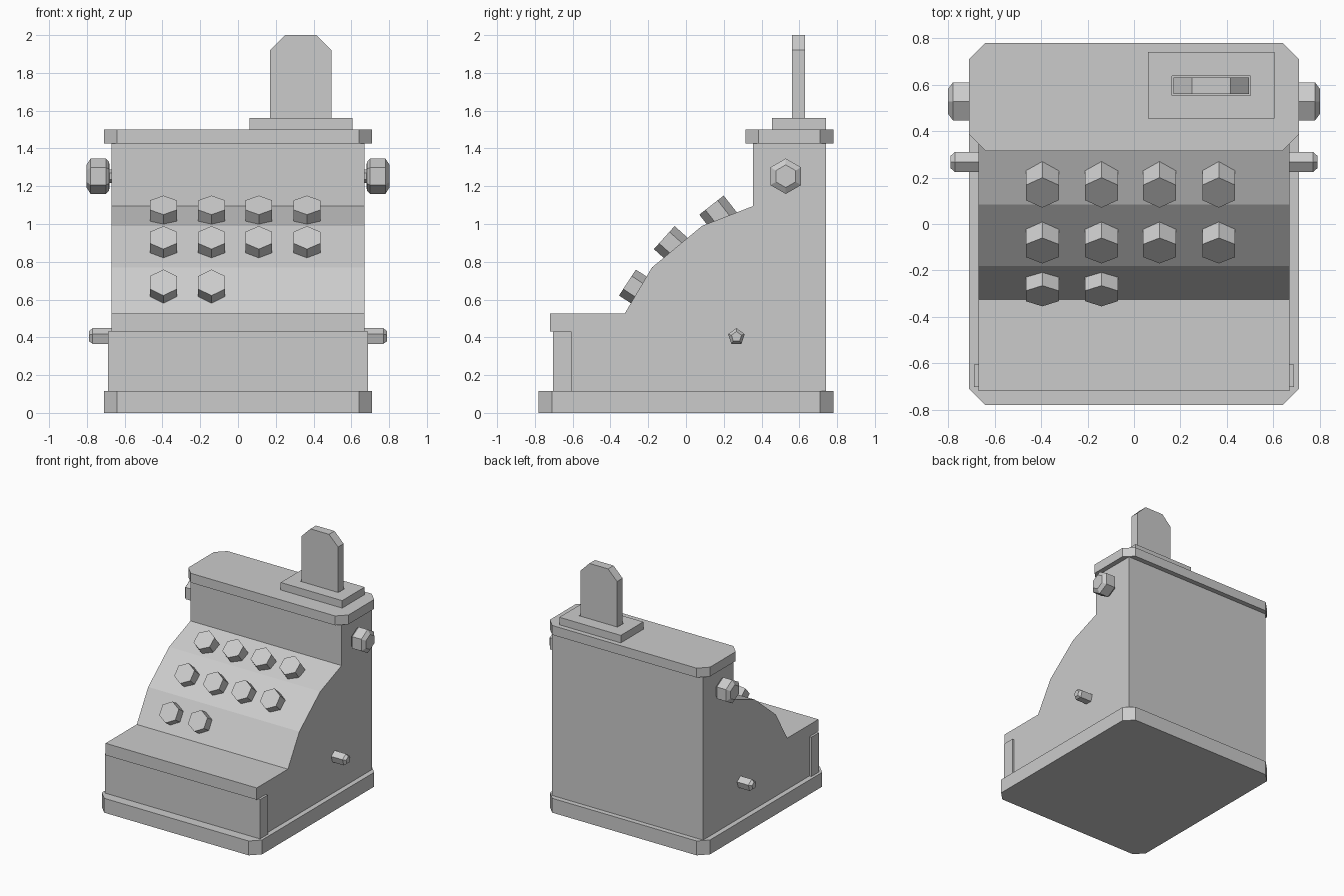
import bpy
import bmesh
from math import sin, cos, pi, radians
from mathutils import Matrix, Vector

if "Cube" in bpy.data.objects:
    bpy.data.objects.remove(bpy.data.objects["Cube"], do_unlink=True)

grey = bpy.data.materials.new("plain_grey")
grey.use_nodes = True
grey.diffuse_color = (0.6, 0.6, 0.6, 1)
grey.node_tree.nodes["Principled BSDF"].inputs["Base Color"].default_value = (0.6, 0.6, 0.6, 1)


def loft(name, rings):
    """Skin a list of equal-length point rings and cap both ends."""
    bm = bmesh.new()
    loops = [[bm.verts.new(p) for p in ring] for ring in rings]
    n = len(loops[0])
    for a, b in zip(loops, loops[1:]):
        for i in range(n):
            j = (i + 1) % n
            bm.faces.new((a[i], a[j], b[j], b[i]))
    bm.faces.new(loops[0][::-1])
    bm.faces.new(loops[-1])
    bmesh.ops.recalc_face_normals(bm, faces=bm.faces)
    mesh = bpy.data.meshes.new(name)
    bm.to_mesh(mesh)
    bm.free()
    mesh.materials.append(grey)
    obj = bpy.data.objects.new(name, mesh)
    bpy.context.collection.objects.link(obj)
    return obj


def slab(name, x, y, z, cut=0.0):
    """Box given by (low, high) ranges, with optional cut upright corners."""
    (x0, x1), (y0, y1) = x, y
    if cut:
        pts = [(x0 + cut, y0), (x1 - cut, y0), (x1, y0 + cut), (x1, y1 - cut),
               (x1 - cut, y1), (x0 + cut, y1), (x0, y1 - cut), (x0, y0 + cut)]
    else:
        pts = [(x0, y0), (x1, y0), (x1, y1), (x0, y1)]
    return loft(name, [[(px, py, h) for px, py in pts] for h in z])


def turned(name, sides, profile, matrix):
    """Faceted turned part along local z from (radius, height) pairs."""
    angles = [2 * pi * i / sides for i in range(sides)]
    return loft(name, [[matrix @ Vector((r * sin(a), r * cos(a), h)) for a in angles]
                       for r, h in profile])


# Base and top slabs
slab("base", (-0.71, 0.71), (-0.78, 0.78), (0, 0.115), 0.07)
slab("top_slab", (-0.71, 0.71), (0.315, 0.78), (1.425, 1.5), 0.07)

# Body, a side profile swept across the width
side = [(-0.69, 0.1), (-0.69, 0.43), (-0.72, 0.43), (-0.72, 0.525), (-0.325, 0.525),
        (-0.18, 0.77), (0.085, 0.99), (0.355, 1.095), (0.355, 1.44), (0.74, 1.44), (0.74, 0.1)]
loft("body", [[(x, y, z) for y, z in side] for x in (-0.67, 0.67)])

# Cash drawer
slab("drawer_front", (-0.688, 0.688), (-0.703, -0.605), (0.105, 0.43))

# Sign holder with a slot, and the upright sign
plate = slab("sign_plate", (0.06, 0.605), (0.455, 0.74), (1.49, 1.56))
cutter = slab("slot_cutter", (0.163, 0.502), (0.553, 0.637), (1.5, 1.7))
cutter.hide_render = True
cutter.hide_set(True)
slot = plate.modifiers.new("slot", "BOOLEAN")
slot.operation = "DIFFERENCE"
slot.solver = "EXACT"
slot.object = cutter
bpy.context.view_layer.update()
cut_mesh = bpy.data.meshes.new_from_object(
    plate.evaluated_get(bpy.context.evaluated_depsgraph_get()))
plate.modifiers.clear()
plate.data = cut_mesh
bpy.data.objects.remove(cutter, do_unlink=True)

sign = [(0.17, 1.49), (0.495, 1.49), (0.495, 1.92), (0.415, 2), (0.25, 2), (0.17, 1.92)]
loft("sign", [[(x, y, z) for x, z in sign] for y in (0.56, 0.63)])

# Keys: three sloping rows of hexagonal buttons
columns = (-0.395, -0.14, 0.11, 0.365)
rows = [("lower", 2, -0.31, 0.69, 57), ("middle", 4, -0.115, 0.928, 48), ("upper", 4, 0.135, 1.10, 38)]
for row, count, y, z, tilt in rows:
    for i, x in enumerate(columns[:count]):
        place = Matrix.Translation((x, y, z)) @ Matrix.Rotation(radians(tilt), 4, "X")
        turned(f"{row}_key_{i + 1}", 6, [(0.082, -0.12), (0.082, 0)], place)

# Side knobs and pegs, mirrored left and right
knob = [(0.035, -0.02), (0.035, 0.01), (0.075, 0.012), (0.094, 0.03), (0.094, 0.11), (0.06, 0.132)]
peg = [(0.046, -0.02), (0.046, 0.1), (0.028, 0.12)]
for label, s in (("left", 1), ("right", -1)):
    turn = Matrix(((0, 0, s, s * 0.67), (s, 0, 0, 0), (0, 1, 0, 0), (0, 0, 0, 1)))
    turned(f"{label}_knob", 6, knob, Matrix.Translation((0, 0.528, 1.253)) @ turn)
    turned(f"{label}_peg", 5, peg, Matrix.Translation((0, 0.267, 0.403)) @ turn)
